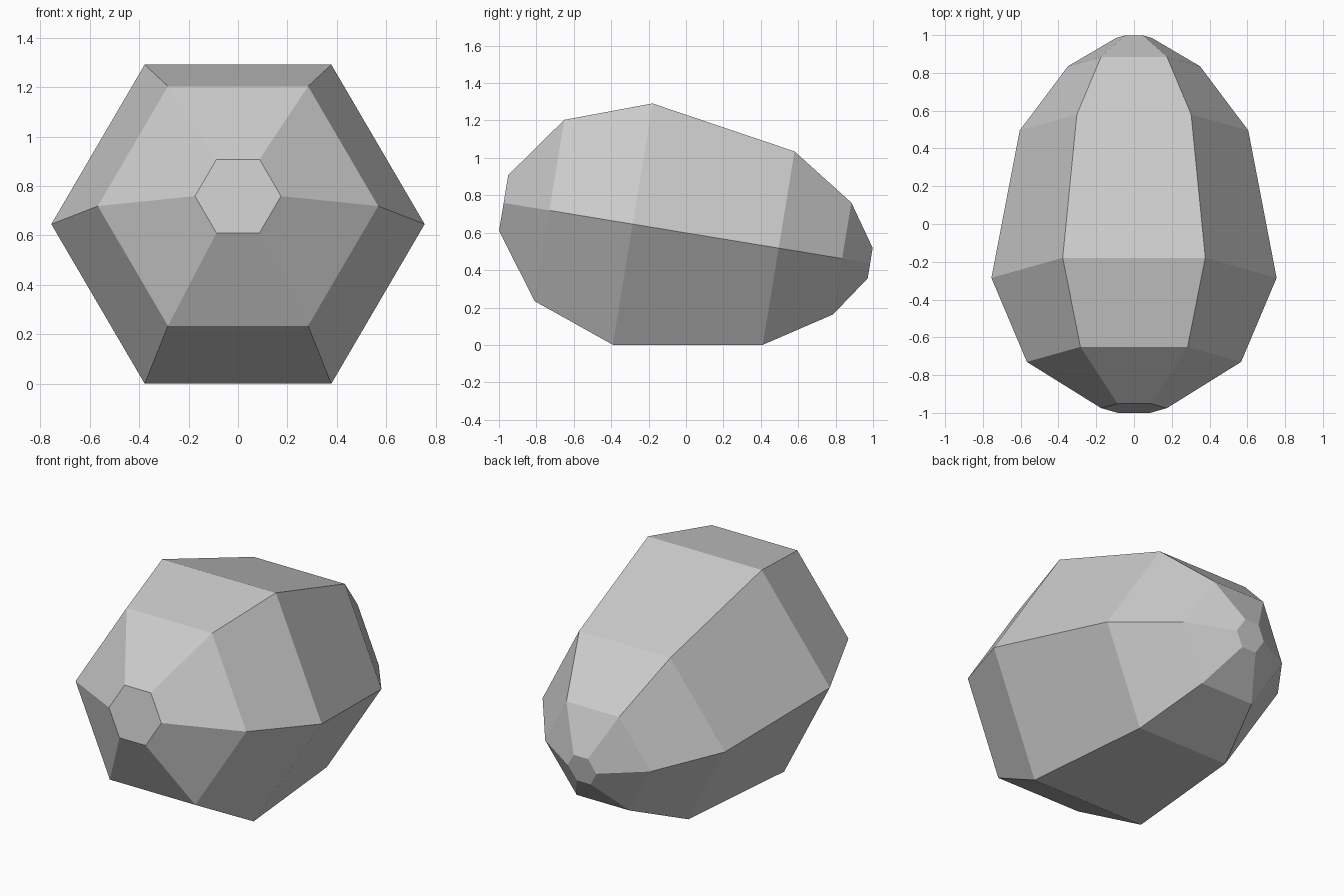
import bpy, bmesh, math
from mathutils import Matrix, Vector

cube = bpy.data.objects.get("Cube")
if cube:
    bpy.data.objects.remove(cube, do_unlink=True)

# Six-sided egg profile: distance along the long axis, radius
PROFILE = [(-0.988, 0.174), (-0.74, 0.567), (-0.289, 0.755),
           (0.502, 0.605), (0.846, 0.35), (0.998, 0.095)]
SIDES = 6
TILT = math.radians(-9.33)

# Light grey stone material
stone = bpy.data.materials.new("light grey stone")
stone.use_nodes = True
grey = (0.6, 0.6, 0.6, 1)
stone.diffuse_color = grey
stone.node_tree.nodes["Principled BSDF"].inputs["Base Color"].default_value = grey

# Stack the hexagonal rings along y and skin them
bm = bmesh.new()
rings = []
for y, radius in PROFILE:
    angles = [math.tau * i / SIDES for i in range(SIDES)]
    rings.append([bm.verts.new(Vector((radius * math.cos(a), y, radius * math.sin(a))))
                  for a in angles])
for near, far in zip(rings, rings[1:]):
    for i in range(SIDES):
        j = (i + 1) % SIDES
        bm.faces.new((near[i], near[j], far[j], far[i]))
bm.faces.new(rings[0])
bm.faces.new(rings[-1])
bmesh.ops.recalc_face_normals(bm, faces=bm.faces)

# Lean the egg so that its lower facet rests on the ground
bm.transform(Matrix.Translation((0, 0, 0.599)) @ Matrix.Rotation(TILT, 4, "X"))

mesh = bpy.data.meshes.new("faceted_egg_stone")
bm.to_mesh(mesh)
bm.free()
mesh.materials.append(stone)
egg = bpy.data.objects.new("faceted_egg_stone", mesh)
bpy.context.collection.objects.link(egg)
